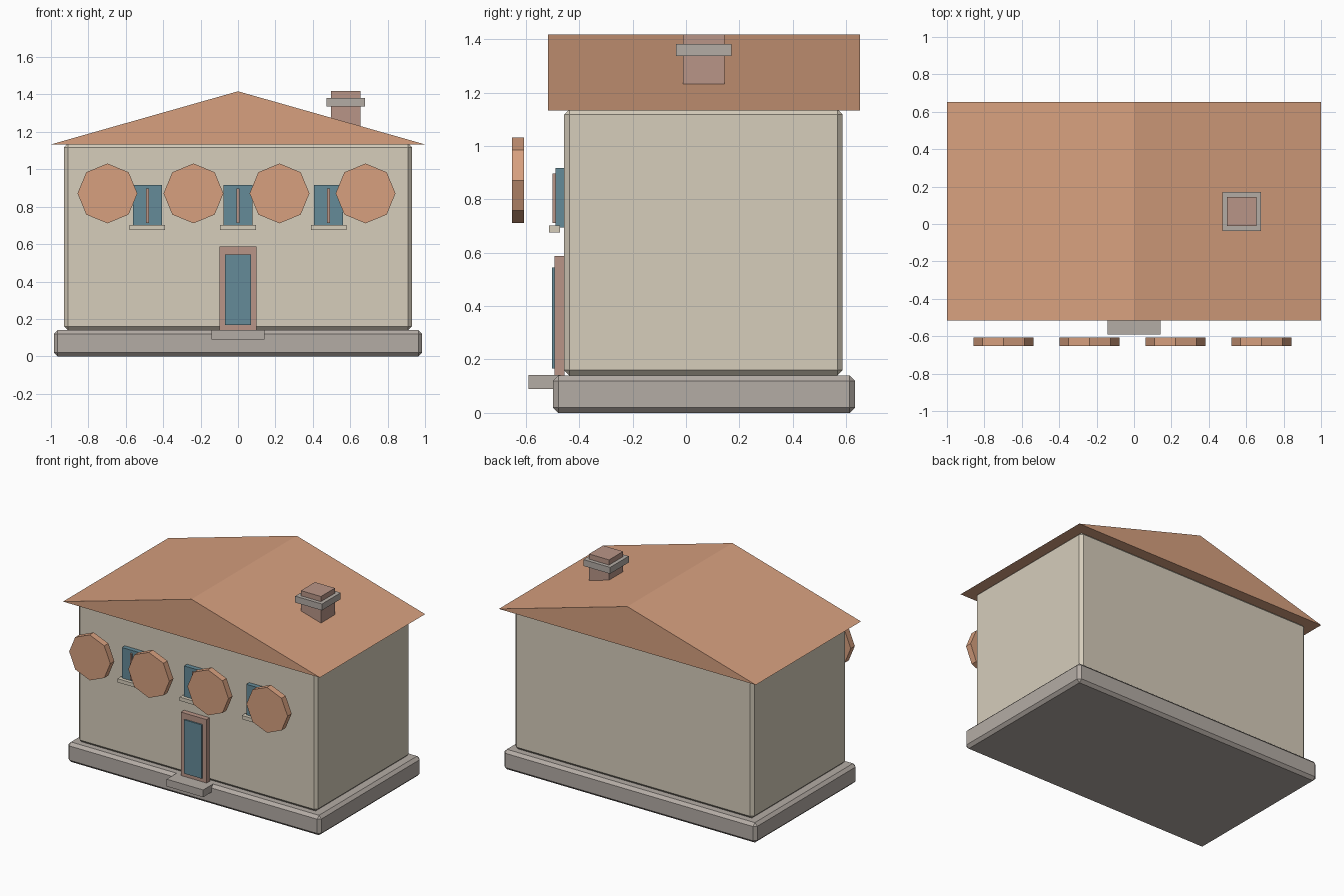
import bpy
import bmesh
import math
from mathutils import Matrix

cube = bpy.data.objects.get("Cube")
if cube:
    bpy.data.objects.remove(cube, do_unlink=True)


def material(name, rgb):
    """Flat material from 8-bit display colour."""
    linear = [((c / 255 + 0.055) / 1.055) ** 2.4 for c in rgb] + [1.0]
    mat = bpy.data.materials.new(name)
    mat.use_nodes = True
    mat.diffuse_color = linear
    mat.node_tree.nodes["Principled BSDF"].inputs["Base Color"].default_value = linear
    return mat


plaster = material("cream plaster", (214, 205, 187))
stone = material("grey stone", (180, 172, 165))
tile = material("terracotta tile", (215, 160, 127))
brick = material("dusty brick", (185, 149, 135))
glass = material("blue glass", (101, 139, 152))


def finish(name, bm, mat):
    bmesh.ops.recalc_face_normals(bm, faces=bm.faces)
    mesh = bpy.data.meshes.new(name)
    bm.to_mesh(mesh)
    bm.free()
    mesh.materials.append(mat)
    obj = bpy.data.objects.new(name, mesh)
    bpy.context.collection.objects.link(obj)
    return obj


def box(name, mat, x, y, z, bevel=0.0):
    """Box from (min, max) ranges along each axis, with an optional chamfer."""
    bm = bmesh.new()
    bmesh.ops.create_cube(bm, size=1)
    for v in bm.verts:
        for i, (low, high) in enumerate((x, y, z)):
            v.co[i] = low if v.co[i] < 0 else high
    obj = finish(name, bm, mat)
    if bevel:
        mod = obj.modifiers.new("chamfer", "BEVEL")
        mod.width = bevel
        mod.segments = 1
    return obj


def around(centre, half):
    return centre - half, centre + half


# Foundation and walls
box("foundation", stone, (-0.985, 0.985), (-0.498, 0.633), (0, 0.14), 0.02)
box("walls", plaster, (-0.93, 0.93), (-0.457, 0.587), (0.14, 1.137), 0.02)

# Gabled roof: triangular profile extruded front to back
bm = bmesh.new()
profile = [bm.verts.new((x, -0.517, z)) for x, z in ((-1, 1.133), (1, 1.133), (0, 1.417))]
gable = bm.faces.new(profile)
ends = bmesh.ops.extrude_face_region(bm, geom=[gable])["geom"]
for v in ends:
    if isinstance(v, bmesh.types.BMVert):
        v.co.y = 0.652
finish("roof", bm, tile)

# Chimney
box("chimney", brick, around(0.576, 0.078), around(0.066, 0.078), (1.15, 1.418))
box("chimney_cap", stone, around(0.576, 0.104), around(0.066, 0.104), (1.337, 1.382))

# Door and step
box("door_frame", brick, around(0, 0.1), (-0.492, -0.456), (0.14, 0.587))
box("door_panel", glass, around(0, 0.069), (-0.502, -0.48), (0.167, 0.545))
box("door_step", stone, around(0, 0.142), (-0.59, -0.47), (0.09, 0.141))

# Windows with central bar and sill
for side, x in (("right", -0.484), ("middle", 0), ("left", 0.484)):
    box(f"{side}_window", glass, around(x, 0.077), (-0.489, -0.45), (0.694, 0.917))
    box(f"{side}_window_bar", brick, around(x, 0.007), (-0.5, -0.485), (0.712, 0.897))
    box(f"{side}_window_sill", plaster, around(x, 0.095), (-0.513, -0.472), (0.676, 0.702))

# Row of octagonal discs in front of the upper wall
for i in range(4):
    bm = bmesh.new()
    bmesh.ops.create_cone(bm, cap_ends=True, segments=8, radius1=0.16, radius2=0.16, depth=0.045)
    place = Matrix.Translation((-0.698 + 0.46 * i, -0.629, 0.871))
    bm.transform(place @ Matrix.Rotation(math.pi / 2, 4, "X"))
    finish(f"octagonal_disc_{i + 1}", bm, tile)
